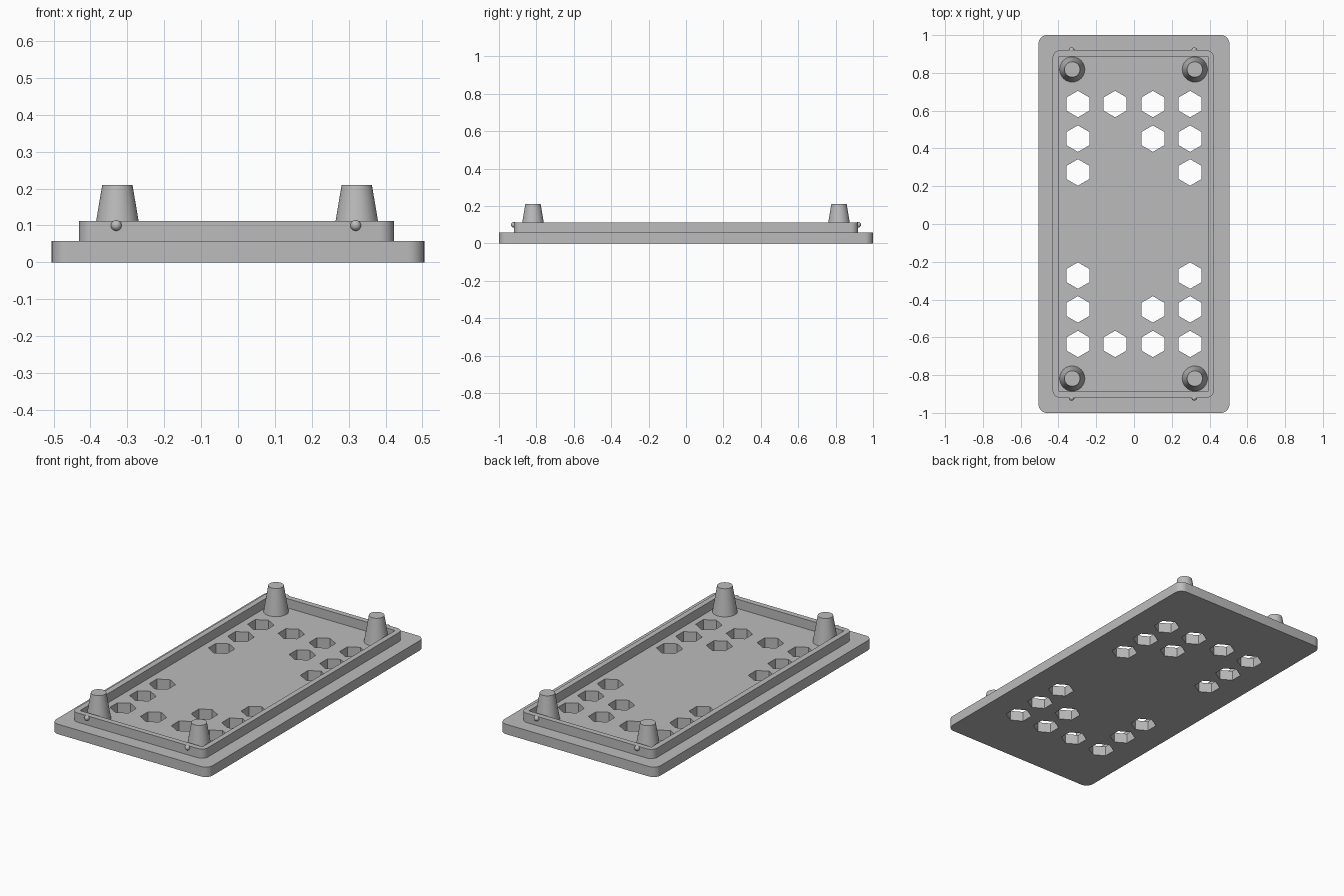
import bpy
import bmesh
from math import sin, cos, pi, radians

default = bpy.data.objects.get("Cube")
if default:
    bpy.data.objects.remove(default, do_unlink=True)

PLATE_TOP = 0.058
RIM_TOP = 0.112
SUNK = 0.05          # parts start slightly inside the plate

grey = bpy.data.materials.new("plain grey")
grey.use_nodes = True
colour = (0.5, 0.5, 0.5, 1)
grey.diffuse_color = colour
bsdf = next(n for n in grey.node_tree.nodes if n.type == "BSDF_PRINCIPLED")
bsdf.inputs["Base Color"].default_value = colour


def add_part(name, mesh):
    """Link a mesh, colour it and smooth its round sides."""
    mesh.name = name
    obj = bpy.data.objects.new(name, mesh)
    bpy.context.scene.collection.objects.link(obj)
    mesh.materials.clear()
    mesh.materials.append(grey)
    bpy.ops.object.select_all(action="DESELECT")
    obj.select_set(True)
    bpy.context.view_layer.objects.active = obj
    bpy.ops.object.shade_smooth_by_angle(angle=radians(30))
    return obj


def rounded_rect(cx, half_x, half_y, r, steps=8):
    """Outline with rounded corners, or square ones when r is 0."""
    points = []
    for i, (sx, sy) in enumerate([(1, 1), (-1, 1), (-1, -1), (1, -1)]):
        for k in range(steps + 1 if r else 1):
            a = (i + k / steps) * pi / 2
            points.append((cx + sx * (half_x - r) + r * cos(a),
                           sy * (half_y - r) + r * sin(a)))
    return points


def hexagon(cx, cy, r):
    return [(cx + r * sin(k * pi / 3), cy + r * cos(k * pi / 3)) for k in range(6)]


def slab(name, outlines, z0, z1):
    """Extrude the first outline, with the others as through holes."""
    curve = bpy.data.curves.new(name, "CURVE")
    curve.dimensions = "2D"
    curve.fill_mode = "BOTH"
    curve.extrude = (z1 - z0) / 2
    for outline in outlines:
        spline = curve.splines.new("POLY")
        spline.points.add(len(outline) - 1)
        for p, (x, y) in zip(spline.points, outline):
            p.co = (x, y, 0, 1)
        spline.use_cyclic_u = True
    temp = bpy.data.objects.new("temp", curve)
    bpy.context.scene.collection.objects.link(temp)
    graph = bpy.context.evaluated_depsgraph_get()
    mesh = bpy.data.meshes.new_from_object(temp.evaluated_get(graph))
    bpy.data.objects.remove(temp, do_unlink=True)
    bm = bmesh.new()
    bm.from_mesh(mesh)
    bmesh.ops.remove_doubles(bm, verts=bm.verts, dist=1e-5)
    bmesh.ops.recalc_face_normals(bm, faces=bm.faces)
    bmesh.ops.translate(bm, verts=bm.verts, vec=(0, 0, (z0 + z1) / 2))
    bm.to_mesh(mesh)
    bm.free()
    return add_part(name, mesh)


# Base plate with rows of hexagonal vents, mirrored front to back
rows = {0.635: (-0.297, -0.1, 0.1, 0.297),
        0.452: (-0.297, 0.1, 0.297),
        0.273: (-0.297, 0.297)}
vents = [hexagon(x, side * y, 0.07)
         for y, xs in rows.items() for x in xs for side in (1, -1)]
slab("base_plate", [rounded_rect(0, 0.505, 1, 0.045)] + vents, 0, PLATE_TOP)

# Raised rim: rounded outside, square inside
slab("rim", [rounded_rect(-0.004, 0.427, 0.92, 0.04),
             rounded_rect(-0.003, 0.395, 0.888, 0)], SUNK, RIM_TOP)

# Tapered corner pegs and the small snap bumps on the rim ends
for end, sy in (("front", -1), ("back", 1)):
    for side, x in (("left", 0.322), ("right", -0.327)):
        bm = bmesh.new()
        bmesh.ops.create_cone(bm, cap_ends=True, segments=48, radius1=0.068,
                              radius2=0.041, depth=0.21 - SUNK)
        bmesh.ops.translate(bm, verts=bm.verts,
                            vec=(x, sy * 0.818, (0.21 + SUNK) / 2))
        mesh = bpy.data.meshes.new("peg")
        bm.to_mesh(mesh)
        bm.free()
        add_part(f"{end}_{side}_peg", mesh)

        bm = bmesh.new()
        bmesh.ops.create_uvsphere(bm, u_segments=24, v_segments=14, radius=0.0145)
        bmesh.ops.translate(bm, verts=bm.verts, vec=(x - 0.003, sy * 0.921, 0.1))
        mesh = bpy.data.meshes.new("bump")
        bm.to_mesh(mesh)
        bm.free()
        add_part(f"{end}_{side}_snap_bump", mesh)
